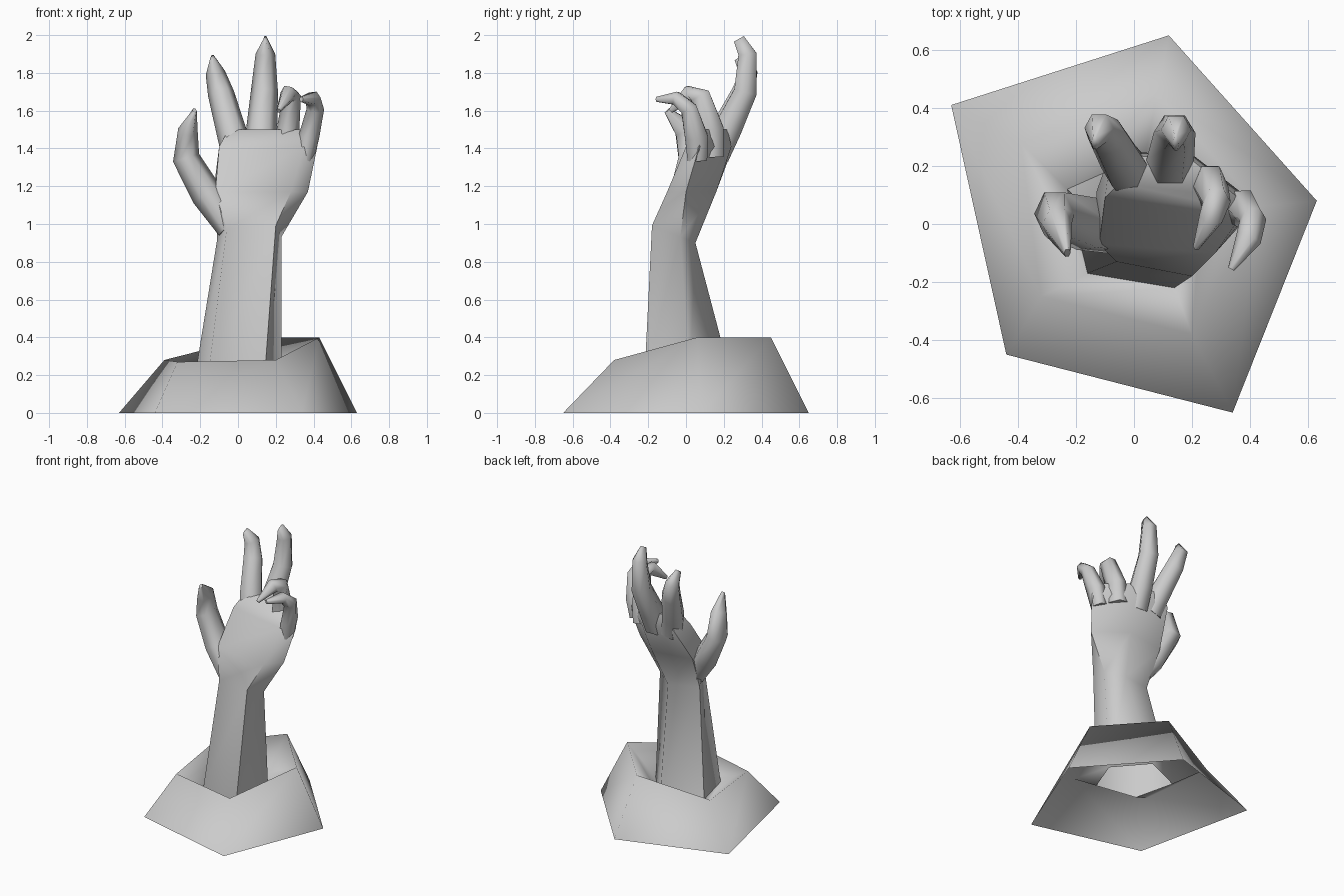
import bpy
import bmesh
from math import cos, sin, pi, radians
from mathutils import Vector

old = bpy.data.objects.get("Cube")
if old:
    bpy.data.objects.remove(old)

stone = bpy.data.materials.new("plain_grey")
stone.use_nodes = True
GREY = (0.6, 0.6, 0.6, 1)
stone.diffuse_color = GREY
stone.node_tree.nodes["Principled BSDF"].inputs["Base Color"].default_value = GREY


def loft(name, rings, angle, cap_start=False, cap_end=False):
    """Skin a stack of matching rings, then smooth every edge flatter than the angle."""
    bm = bmesh.new()
    loops = [[bm.verts.new(p) for p in ring] for ring in rings]
    for a, b in zip(loops, loops[1:]):
        for i in range(len(a)):
            j = (i + 1) % len(a)
            bm.faces.new((a[i], a[j], b[j], b[i]))
    if cap_start:
        bm.faces.new(reversed(loops[0]))
    if cap_end:
        bm.faces.new(loops[-1])
    mesh = bpy.data.meshes.new(name)
    bm.to_mesh(mesh)
    bm.free()
    mesh.materials.append(stone)
    obj = bpy.data.objects.new(name, mesh)
    bpy.context.collection.objects.link(obj)
    bpy.ops.object.select_all(action="DESELECT")
    obj.select_set(True)
    bpy.context.view_layer.objects.active = obj
    bpy.ops.object.shade_smooth_by_angle(angle=radians(angle))


def level(z, outline, tilt=0):
    """Five-sided ring, lifted towards the front by the tilt."""
    return [(x, y, z - tilt * y) for x, y in outline]


# Every ring runs: front right, right, back, left, front left
foot = level(0, [(0.34, -0.65), (0.63, 0.08), (0.12, 0.65), (-0.63, 0.41), (-0.44, -0.45)])
crown = [(0.2, -0.38, 0.28), (0.43, 0.06, 0.4), (0.08, 0.45, 0.4),
         (-0.39, 0.28, 0.28), (-0.32, -0.25, 0.27)]
collar = level(0.18, [(0.14, -0.22), (0.23, 0.02), (0.04, 0.24), (-0.23, 0.12), (-0.16, -0.17)])

# Mound: hollow underneath, sinking into a crater around the arm
loft("mound", [foot, crown, collar], 180)

# Arm and palm in one form
wrist = level(0.92, [(0.2, -0.18), (0.23, -0.03), (0.11, 0.05), (-0.11, 0), (-0.06, -0.13)], 0.4)
palm = level(1.17, [(0.28, -0.1), (0.37, 0), (0.16, 0.16), (-0.13, 0.11), (-0.12, -0.07)])
knuckles = level(1.41, [(0.35, 0), (0.42, 0.07), (0.2, 0.24), (-0.08, 0.25), (-0.1, 0.09)])
webbing = level(1.5, [(0.31, 0.06), (0.36, 0.09), (0.2, 0.22), (-0.05, 0.24), (-0.05, 0.14)])
loft("arm_and_palm", [collar, wrist, palm, knuckles, webbing], 66, cap_end=True)


def finger(name, path, sides=6):
    """Tube through (x, y, z, half width, half depth) stations, closed at both ends."""
    spots = [Vector(p[:3]) for p in path]
    rings = []
    for i, (spot, station) in enumerate(zip(spots, path)):
        along = (spots[min(i + 1, len(spots) - 1)] - spots[max(i - 1, 0)]).normalized()
        across = Vector((1, 0, 0))
        across = (across - along * across.dot(along)).normalized()
        deep = along.cross(across)
        w, d = station[3:]
        turns = [2 * pi * s / sides for s in range(sides)]
        rings.append([spot + across * (w * cos(t)) + deep * (d * sin(t)) for t in turns])
    loft(name, rings, 75, cap_start=True, cap_end=True)


# Fingers and thumb
finger("thumb", [
    (-0.05, -0.04, 0.97, 0.06, 0.07),
    (-0.16, 0.0, 1.15, 0.085, 0.1),
    (-0.275, 0.035, 1.35, 0.072, 0.085),
    (-0.265, 0.0, 1.5, 0.052, 0.07),
    (-0.23, -0.1, 1.6, 0.012, 0.02)])
finger("index_finger", [
    (0.0, 0.16, 1.36, 0.085, 0.08),
    (-0.035, 0.2, 1.49, 0.08, 0.085),
    (-0.09, 0.3, 1.69, 0.07, 0.07),
    (-0.12, 0.33, 1.8, 0.052, 0.055),
    (-0.135, 0.28, 1.88, 0.012, 0.03)])
finger("middle_finger", [
    (0.12, 0.16, 1.36, 0.09, 0.08),
    (0.125, 0.22, 1.5, 0.082, 0.085),
    (0.14, 0.315, 1.7, 0.072, 0.07),
    (0.145, 0.325, 1.9, 0.052, 0.055),
    (0.145, 0.28, 1.98, 0.01, 0.035)])
finger("ring_finger", [
    (0.25, 0.13, 1.36, 0.075, 0.08),
    (0.265, 0.13, 1.5, 0.06, 0.08),
    (0.285, 0.075, 1.68, 0.048, 0.06),
    (0.265, 0.02, 1.69, 0.042, 0.05),
    (0.215, -0.08, 1.6, 0.012, 0.015)])
finger("little_finger", [
    (0.35, 0.06, 1.34, 0.05, 0.06),
    (0.375, 0.055, 1.46, 0.055, 0.07),
    (0.41, 0.015, 1.61, 0.046, 0.05),
    (0.395, -0.05, 1.665, 0.045, 0.04),
    (0.335, -0.155, 1.66, 0.012, 0.015)])
